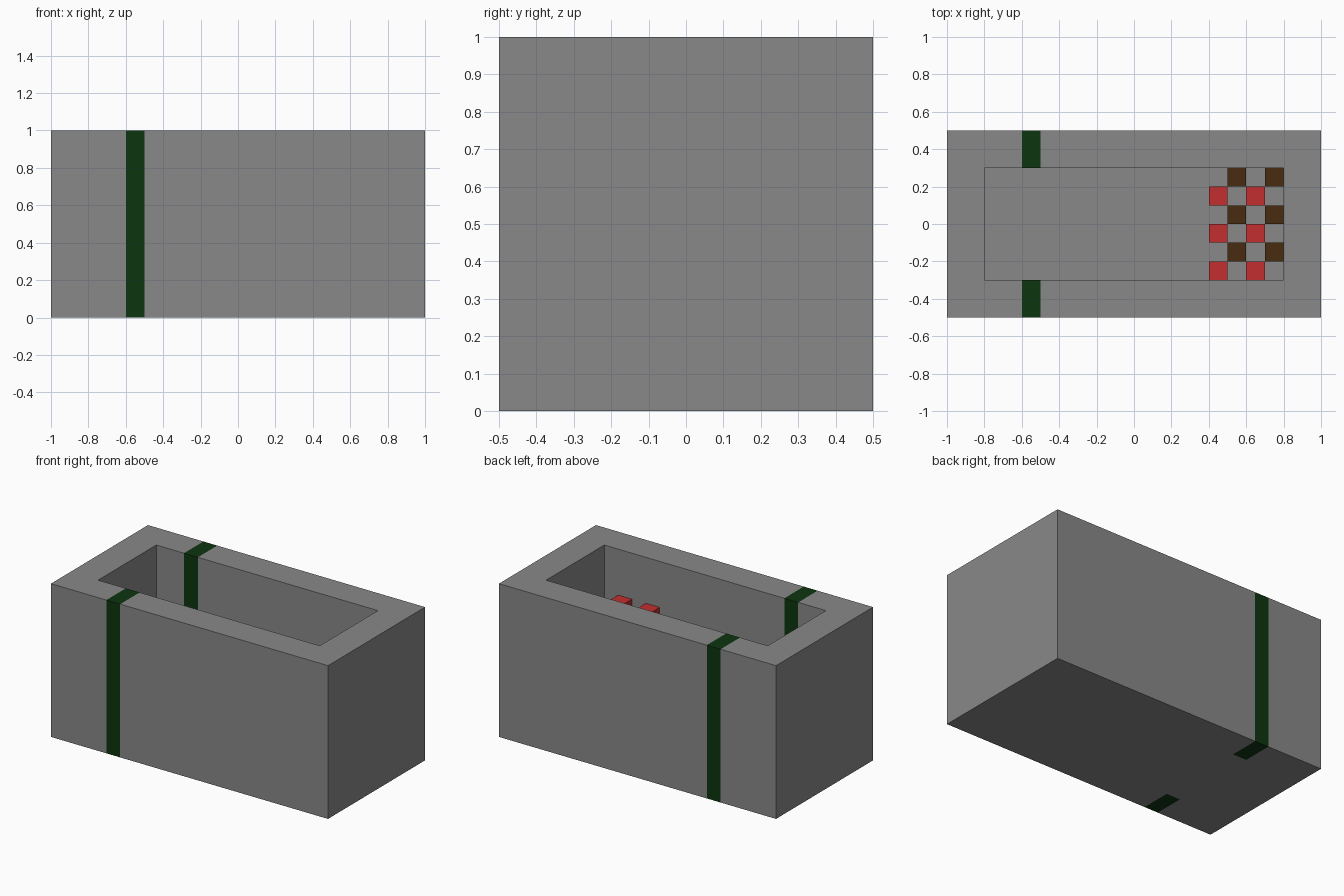
import bpy, bmesh
from mathutils import Vector

cube = bpy.data.objects.get("Cube")
if cube:
    bpy.data.objects.remove(cube, do_unlink=True)

FLOOR, BLOCK_TOP = 0.5, 0.7   # trough floor and top of the small blocks


def material(name, rgb):
    m = bpy.data.materials.new(name)
    m.use_nodes = True
    m.diffuse_color = (*rgb, 1)
    m.node_tree.nodes["Principled BSDF"].inputs["Base Color"].default_value = (*rgb, 1)
    return m


grey = material("grey", (0.25, 0.25, 0.25))
green = material("dark green", (0.004, 0.036, 0.005))
red = material("red", (0.55, 0.028, 0.028))
brown = material("brown", (0.064, 0.025, 0.005))


def add_box(bm, lo, hi):
    verts = bmesh.ops.create_cube(bm, size=1)["verts"]
    lo, hi = Vector(lo), Vector(hi)
    bmesh.ops.scale(bm, vec=hi - lo, verts=verts)
    bmesh.ops.translate(bm, vec=(lo + hi) / 2, verts=verts)


def finish(bm, name, mats):
    bmesh.ops.recalc_face_normals(bm, faces=bm.faces)
    mesh = bpy.data.meshes.new(name)
    bm.to_mesh(mesh)
    bm.free()
    for m in mats:
        mesh.materials.append(m)
    obj = bpy.data.objects.new(name, mesh)
    bpy.context.collection.objects.link(obj)
    return obj


# Trough body: block cut along the cavity and stripe borders
bm = bmesh.new()
add_box(bm, (-1, -0.5, 0), (1, 0.5, 1))
cuts = [((x, 0, 0), (1, 0, 0)) for x in (-0.8, -0.6, -0.5, 0.8)]
cuts += [((0, y, 0), (0, 1, 0)) for y in (-0.3, 0.3)]
for co, no in cuts:
    bmesh.ops.bisect_plane(bm, geom=bm.verts[:] + bm.edges[:] + bm.faces[:],
                           plane_co=co, plane_no=no)

# Sink the cavity from the top
inner = []
for f in bm.faces:
    c = f.calc_center_median()
    if c.z > 0.99 and abs(c.x) < 0.8 and abs(c.y) < 0.3:
        inner.append(f)
sunk = bmesh.ops.extrude_face_region(bm, geom=inner)["geom"]
bmesh.ops.translate(bm, vec=(0, 0, FLOOR - 1),
                    verts=[v for v in sunk if isinstance(v, bmesh.types.BMVert)])
bmesh.ops.delete(bm, geom=[f for f in inner if f.is_valid], context='FACES_ONLY')

# Green band around both long walls
for f in bm.faces:
    c = f.calc_center_median()
    f.material_index = int(-0.6 < c.x < -0.5 and abs(c.y) > 0.29)
finish(bm, "trough_body", [grey, green])


# Staggered rows of small blocks on the trough floor
def block_rows(name, mat, x0, y0):
    bm = bmesh.new()
    for i in range(2):
        for j in range(3):
            x, y = x0 + 0.2 * i, y0 + 0.2 * j
            add_box(bm, (x, y, FLOOR), (x + 0.1, y + 0.1, BLOCK_TOP))
    finish(bm, name, [mat])


block_rows("red_blocks", red, 0.4, -0.3)
block_rows("brown_blocks", brown, 0.5, -0.2)
